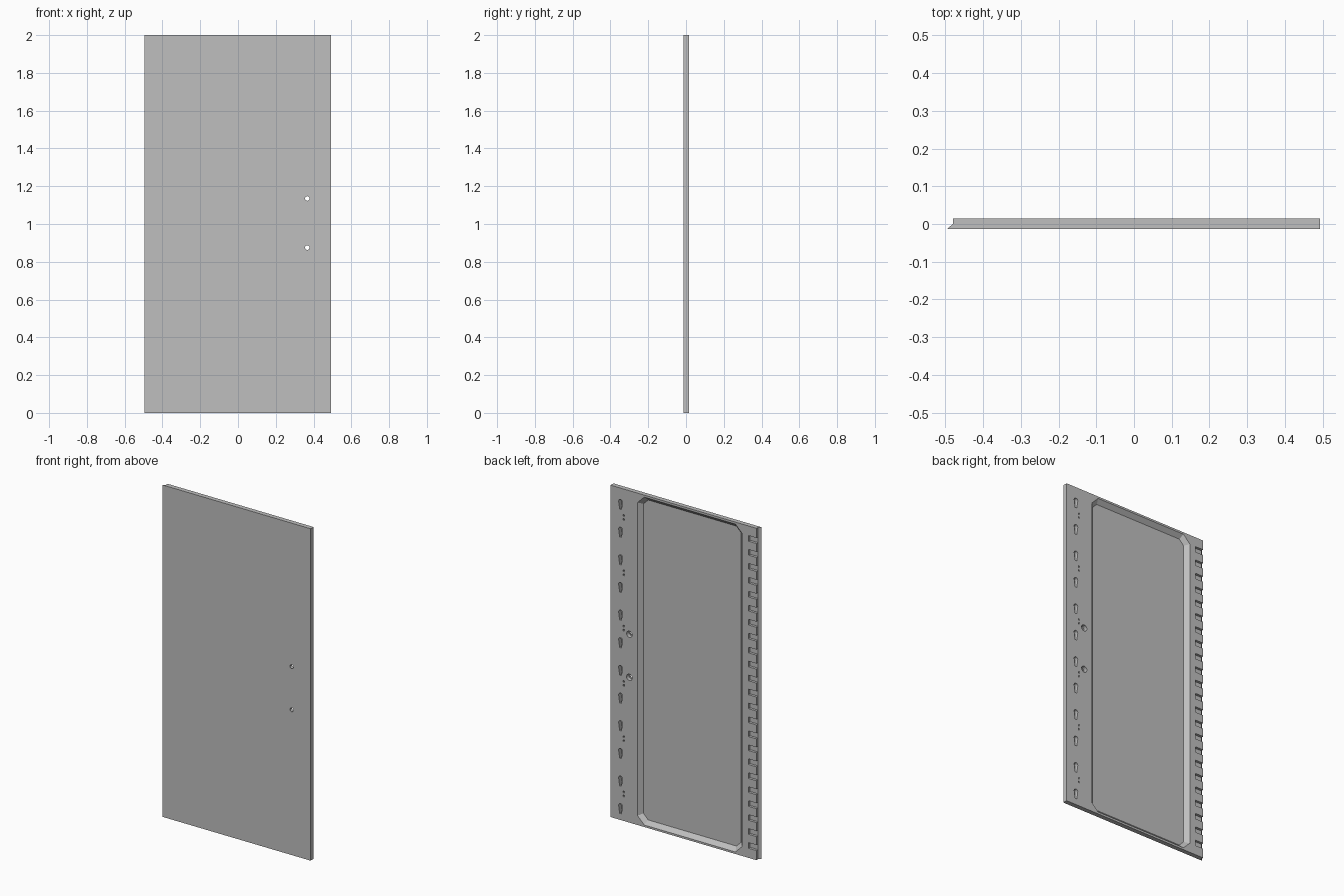
import bpy, bmesh, math

cube = bpy.data.objects.get("Cube")
if cube:
    bpy.data.objects.remove(cube, do_unlink=True)

FRONT, BACK = -0.013, 0.015
FLOOR = FRONT + 0.004          # inner side of the front skin

grey = bpy.data.materials.new("panel_grey")
grey.use_nodes = True
colour = (0.52, 0.52, 0.52, 1)
grey.diffuse_color = colour
grey.node_tree.nodes["Principled BSDF"].inputs["Base Color"].default_value = colour


def loft(bm, ring_a, ring_b):
    """Close a solid between two rings of 3D points."""
    a = [bm.verts.new(p) for p in ring_a]
    b = [bm.verts.new(p) for p in ring_b]
    bm.faces.new(a)
    bm.faces.new(b[::-1])
    n = len(a)
    for i in range(n):
        j = (i + 1) % n
        bm.faces.new((a[j], a[i], b[i], b[j]))


def prism(bm, profile, y0, y1):
    loft(bm, [(x, y0, z) for x, z in profile], [(x, y1, z) for x, z in profile])


def make(name, bm):
    bmesh.ops.recalc_face_normals(bm, faces=bm.faces)
    mesh = bpy.data.meshes.new(name)
    bm.to_mesh(mesh)
    bm.free()
    mesh.materials.append(grey)
    obj = bpy.data.objects.new(name, mesh)
    bpy.context.collection.objects.link(obj)
    return obj


def cut(target, bm):
    cutter = make("cutter", bm)
    cutter.hide_render = True
    mod = target.modifiers.new("cut", 'BOOLEAN')
    mod.operation, mod.solver, mod.object = 'DIFFERENCE', 'EXACT', cutter
    bpy.context.view_layer.objects.active = target
    bpy.ops.object.modifier_apply(modifier=mod.name)
    bpy.data.objects.remove(cutter, do_unlink=True)


def rect(x, z, w, h):
    return [(x - w / 2, z - h / 2), (x + w / 2, z - h / 2),
            (x + w / 2, z + h / 2), (x - w / 2, z + h / 2)]


def circle(x, z, r, n=16):
    return [(x + r * math.cos(math.tau * i / n), z + r * math.sin(math.tau * i / n))
            for i in range(n)]


def keyhole(x, z):
    """Wide round top tapering to a narrow foot."""
    arc = [(x + 0.013 * math.cos(math.pi * i / 8), z + 0.017 + 0.013 * math.sin(math.pi * i / 8))
           for i in range(9)]
    return arc + [(x - 0.006, z - 0.03), (x + 0.006, z - 0.03)]


def recess_ring(inset, y):
    """Rectangle with cut corners, moved inwards by the inset."""
    x0, x1, z0, z1 = -0.385 + inset, 0.313 - inset, 0.012 + inset, 1.988 - inset
    c = 0.045 - inset * (2 - math.sqrt(2))
    ring = [(x0 + c, z0), (x1 - c, z0), (x1, z0 + c), (x1, z1 - c),
            (x1 - c, z1), (x0 + c, z1), (x0, z1 - c), (x0, z0 + c)]
    return [(x, y, z) for x, z in ring]


# Door slab with a slanted lip along the hinge edge
section = [(-0.495, FRONT), (0.493, FRONT), (0.493, BACK), (-0.48, BACK), (-0.48, 0.0)]
bm = bmesh.new()
loft(bm, [(x, y, 0) for x, y in section], [(x, y, 2) for x, y in section])
door = make("door_panel", bm)

# Large back recess with sloped walls
bm = bmesh.new()
depth = BACK - FLOOR
loft(bm, recess_ring(-0.01, BACK + 0.01), recess_ring(depth, FLOOR))
cut(door, bm)

# Back pockets: hinge-side slots, keyholes, small fixing holes, handle bores
bm = bmesh.new()
for i in range(23):
    prism(bm, rect(-0.464, 0.075 + 0.0841 * i, 0.074, 0.034), 0.0, 0.03)
for i in range(12):
    prism(bm, keyhole(0.426, 0.068 + i / 6), FLOOR, 0.03)
for i in range(6):
    for dz in (-0.012, 0.012):
        prism(bm, rect(0.405, 0.162 + i / 3 + dz, 0.009, 0.01), FLOOR, 0.03)
for z in (0.875, 1.135):
    prism(bm, circle(0.367, z, 0.019), FLOOR, 0.03)
cut(door, bm)

# Handle holes through the front skin
bm = bmesh.new()
for z in (0.875, 1.135):
    prism(bm, circle(0.367, z, 0.012), -0.03, 0.03)
cut(door, bm)
